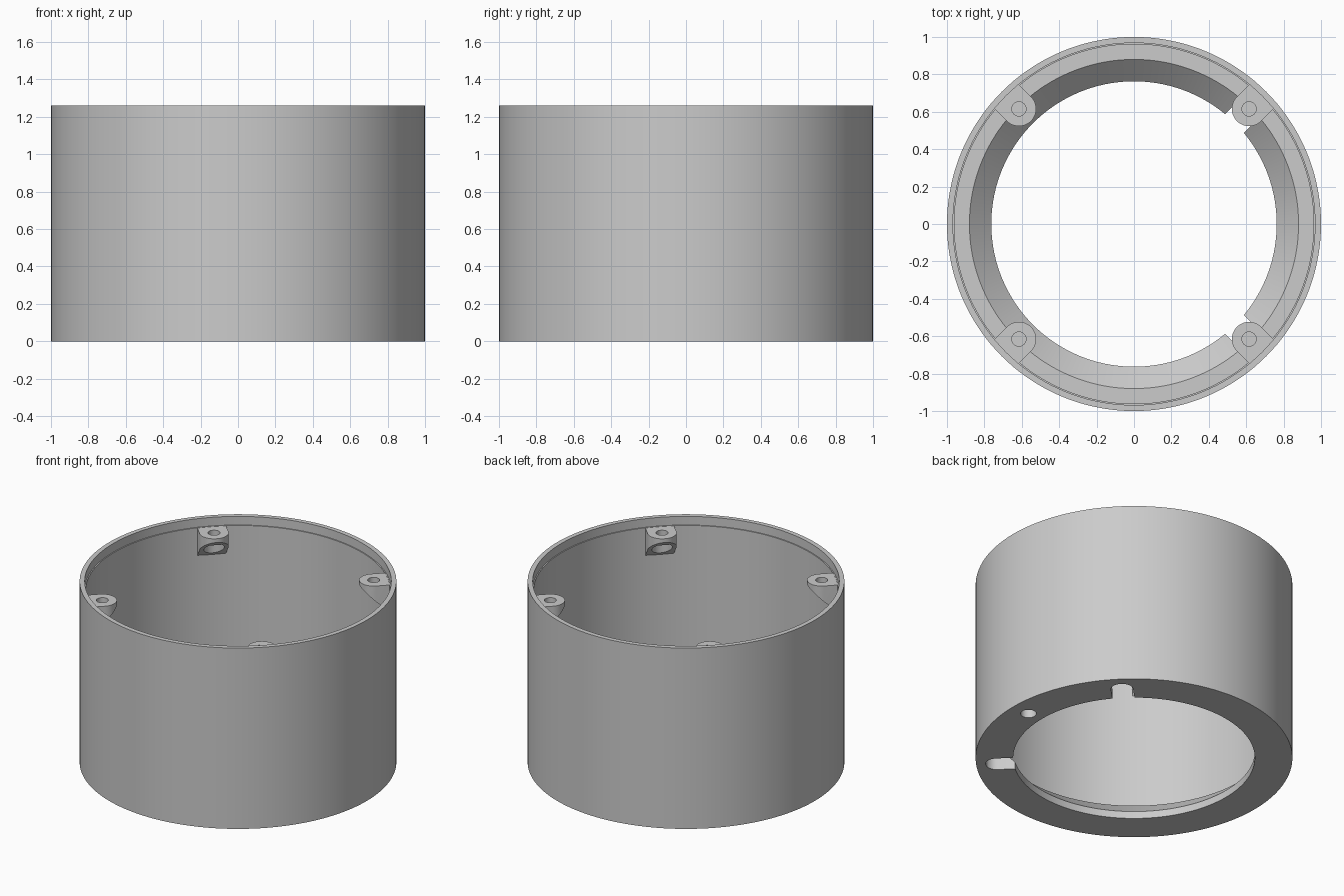
import bpy, bmesh
from math import pi, sin, cos, radians
from mathutils import Vector, Matrix

cube = bpy.data.objects.get("Cube")
if cube:
    bpy.data.objects.remove(cube, do_unlink=True)

HEIGHT = 1.26
STEP_Z = 1.2
FLOOR_Z = 0.16
BOLT_R = 0.87
DIAGONALS = [45, 135, 225, 315]
AXES = [0, 90, 180, 270]

grey = bpy.data.materials.new("light_grey")
grey.use_nodes = True
grey.diffuse_color = (0.6, 0.6, 0.6, 1)
grey.node_tree.nodes["Principled BSDF"].inputs["Base Color"].default_value = (0.6, 0.6, 0.6, 1)


def make_object(name, bm):
    bmesh.ops.recalc_face_normals(bm, faces=bm.faces)
    mesh = bpy.data.meshes.new(name)
    bm.to_mesh(mesh)
    bm.free()
    mesh.materials.append(grey)
    ob = bpy.data.objects.new(name, mesh)
    bpy.context.collection.objects.link(ob)
    return ob


def lathe(name, profile, steps):
    """Closed ring turned around z from (radius, height) points."""
    bm = bmesh.new()
    rings = []
    for i in range(steps):
        a = 2 * pi * i / steps
        rings.append([bm.verts.new((r * cos(a), r * sin(a), z)) for r, z in profile])
    n = len(profile)
    for i in range(steps):
        a, b = rings[i], rings[(i + 1) % steps]
        for j in range(n):
            k = (j + 1) % n
            bm.faces.new((a[j], b[j], b[k], a[k]))
    return make_object(name, bm)


def prism(outline, z0, z1):
    """Vertical extrusion of a flat outline."""
    bm = bmesh.new()
    face = bm.faces.new([bm.verts.new((x, y, z0)) for x, y in outline])
    top = bmesh.ops.extrude_face_region(bm, geom=[face])["geom"]
    verts = [v for v in top if isinstance(v, bmesh.types.BMVert)]
    bmesh.ops.translate(bm, verts=verts, vec=(0, 0, z1 - z0))
    return bm


def arc(cx, radius, start, end, steps):
    angles = [radians(start + (end - start) * i / steps) for i in range(steps + 1)]
    return [(cx + radius * cos(a), radius * sin(a)) for a in angles]


def circle(radius):
    return arc(BOLT_R, radius, 0, 352.5, 47)


def cut(target, outline, z0, z1, angle=0):
    """Subtract a prism, turned about z, from the target."""
    bm = prism(outline, z0, z1)
    bm.transform(Matrix.Rotation(radians(angle), 4, "Z"))
    cutter = make_object("cutter", bm)
    cutter.hide_render = True
    mod = target.modifiers.new("cut", "BOOLEAN")
    mod.operation = "DIFFERENCE"
    mod.solver = "EXACT"
    mod.object = cutter
    bpy.context.view_layer.objects.active = target
    bpy.ops.object.modifier_apply(modifier=mod.name)
    bpy.data.objects.remove(cutter, do_unlink=True)


def smooth(ob):
    bpy.ops.object.select_all(action="DESELECT")
    ob.select_set(True)
    bpy.context.view_layer.objects.active = ob
    bpy.ops.object.shade_smooth_by_angle(angle=radians(25))


# Housing: stepped rim, straight wall, floor ring with a funnel edge
housing = lathe("housing", [
    (1, 0), (1, HEIGHT), (0.968, HEIGHT), (0.968, STEP_Z), (0.961, STEP_Z),
    (0.961, FLOOR_Z), (0.88, FLOOR_Z), (0.763, 0.05), (0.763, 0)], 144)

# Round-ended slots through the floor, open to the middle
slot = arc(BOLT_R, 0.07, -90, 90, 16) + [(0.6, 0.07), (0.6, -0.07)]
for angle in DIAGONALS:
    cut(housing, slot, -0.1, 0.3, angle)

# Blind screw holes in the underside
for angle in AXES:
    cut(housing, circle(0.05), -0.1, 0.08, angle)
smooth(housing)

# Screw boss: rounded lug whose underside slopes back to the wall
boss_outline = arc(BOLT_R, 0.092, 90, 270, 24) + [(0.976, -0.092), (0.976, 0.092)]
bm = prism(boss_outline, 0.8, STEP_Z - 0.002)
cutplane = bmesh.ops.bisect_plane(
    bm, geom=bm.verts[:] + bm.edges[:] + bm.faces[:],
    plane_co=Vector((0.96, 0, 1.005)), plane_no=Vector((0.165, 0, 0.18)), clear_inner=True)
edges = [e for e in cutplane["geom_cut"] if isinstance(e, bmesh.types.BMEdge)]
bmesh.ops.contextual_create(bm, geom=edges)
boss = make_object("screw_boss", bm)

# Pilot hole above and wider recess below, with a thin web between
cut(boss, circle(0.038), 1.15, 1.3)
cut(boss, circle(0.065), 0.8, 1.135)
smooth(boss)

# Repeat the boss on each diagonal
names = ["back_left", "back_right", "front_right", "front_left"]
for name, angle in zip(names, DIAGONALS):
    ob = boss if name == "back_left" else boss.copy()
    if ob is not boss:
        bpy.context.collection.objects.link(ob)
    ob.name = "screw_boss_" + name
    ob.rotation_euler.z = radians(angle)
